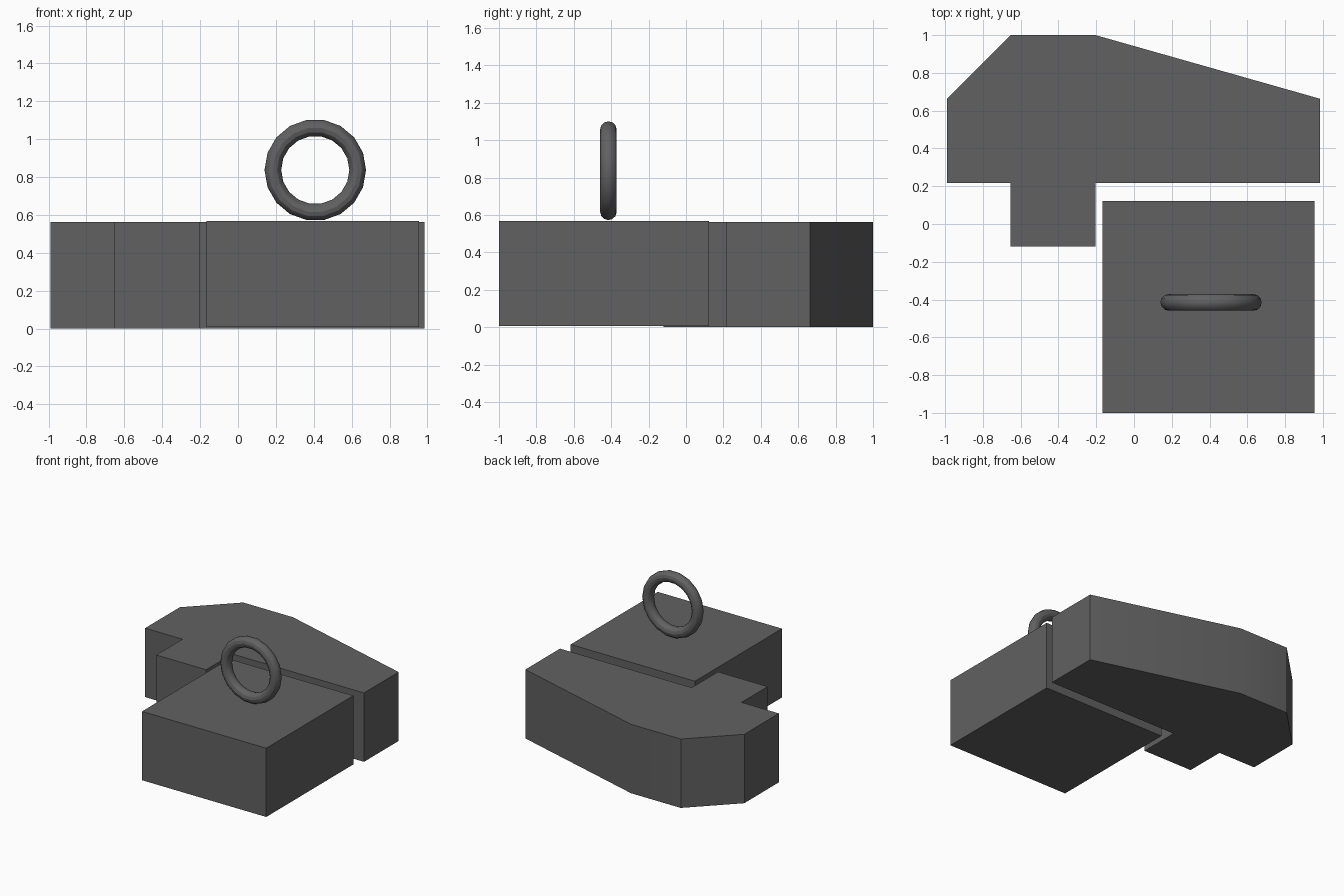
import bpy, bmesh, math

if "Cube" in bpy.data.objects:
    bpy.data.objects.remove(bpy.data.objects["Cube"])

iron = bpy.data.materials.new("dark_grey")
iron.diffuse_color = (0.12, 0.12, 0.12, 1)
iron.use_nodes = True
iron.node_tree.nodes["Principled BSDF"].inputs["Base Color"].default_value = iron.diffuse_color


def finish(obj):
    obj.data.materials.append(iron)
    bpy.ops.object.select_all(action='DESELECT')
    obj.select_set(True)
    bpy.context.view_layer.objects.active = obj
    bpy.ops.object.shade_smooth_by_angle(angle=math.radians(30))


def prism(name, outline, z0, z1):
    """Extrude a counter-clockwise plan outline from z0 to z1."""
    bm = bmesh.new()
    base = bm.faces.new([bm.verts.new((x, y, z0)) for x, y in outline])
    top = bmesh.ops.extrude_face_region(bm, geom=[base], use_keep_orig=True)["geom"]
    bmesh.ops.translate(bm, vec=(0, 0, z1 - z0),
                        verts=[v for v in top if isinstance(v, bmesh.types.BMVert)])
    bmesh.ops.recalc_face_normals(bm, faces=bm.faces)
    mesh = bpy.data.meshes.new(name)
    bm.to_mesh(mesh)
    bm.free()
    obj = bpy.data.objects.new(name, mesh)
    bpy.context.collection.objects.link(obj)
    finish(obj)


# Long body with sloped back edges and a stub at the front
prism("angled_body", [(-0.99, 0.217), (-0.653, 0.217), (-0.653, -0.12), (-0.204, -0.12),
                      (-0.204, 0.217), (0.985, 0.217), (0.985, 0.663), (-0.204, 1.0),
                      (-0.653, 1.0), (-0.99, 0.663)], 0, 0.562)

# Square block
prism("square_block", [(-0.166, -1), (0.955, -1), (0.955, 0.122), (-0.166, 0.122)], 0.007, 0.568)

# Upright ring standing on the block
bpy.ops.mesh.primitive_torus_add(major_segments=18, minor_segments=12, major_radius=0.224,
                                 minor_radius=0.044, location=(0.408, -0.415, 0.837),
                                 rotation=(math.pi / 2, 0, 0))
ring = bpy.context.object
ring.name = "lifting_ring"
finish(ring)
ring.select_set(False)
